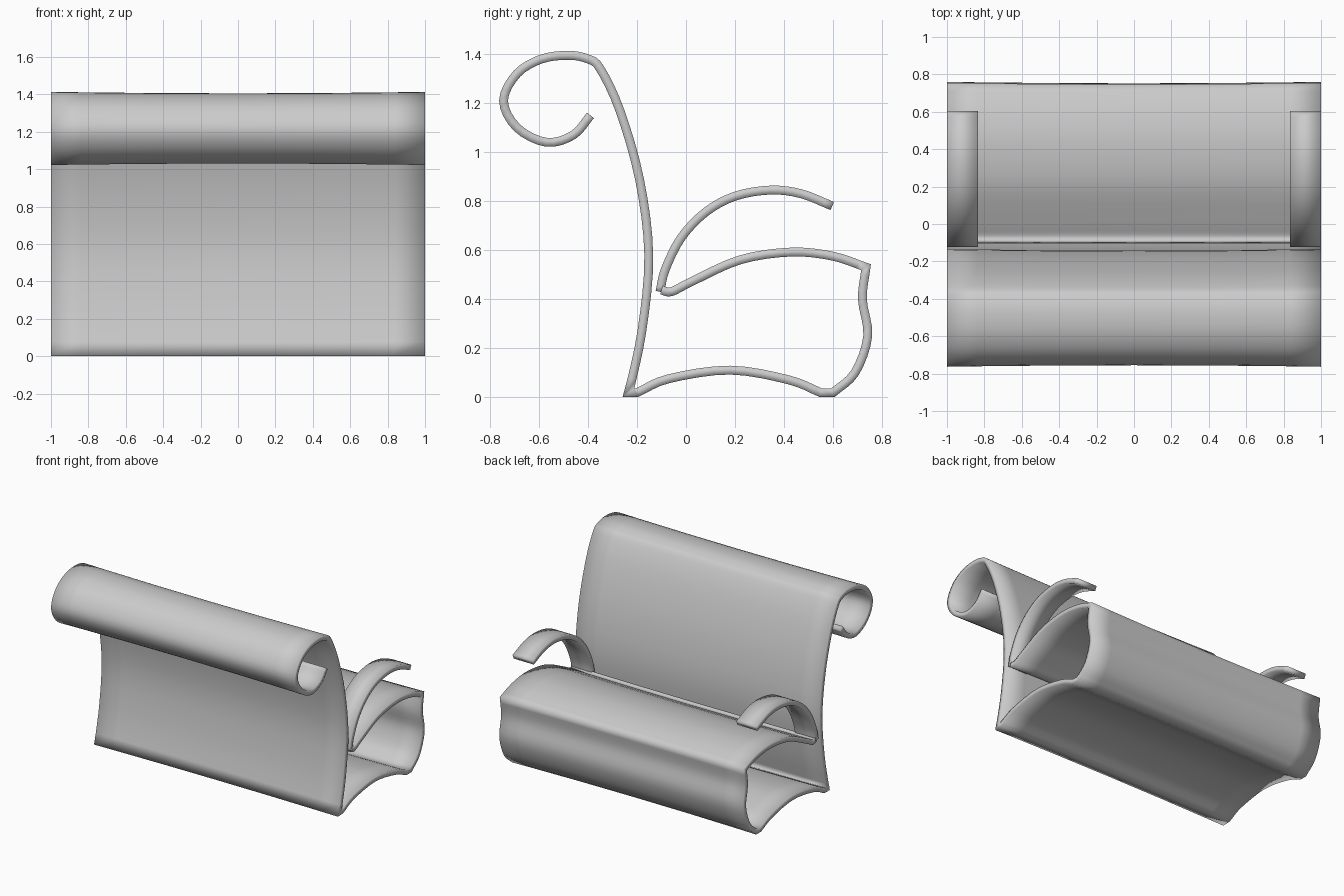
import bpy
import bmesh
from mathutils import Vector

cube = bpy.data.objects.get("Cube")
if cube:
    bpy.data.objects.remove(cube, do_unlink=True)

grey = bpy.data.materials.new("plain grey")
shade = (0.6, 0.6, 0.6, 1)
grey.diffuse_color = shade
grey.use_nodes = True
grey.node_tree.nodes["Principled BSDF"].inputs["Base Color"].default_value = shade


def smooth_path(points, steps=4):
    """Catmull-Rom curve through the side-on (y, z) points."""
    pts = [Vector(p) for p in points]
    pts = [2 * pts[0] - pts[1]] + pts + [2 * pts[-1] - pts[-2]]
    path = []
    for a, b, c, d in zip(pts, pts[1:], pts[2:], pts[3:]):
        for i in range(steps):
            t = i / steps
            path.append(b + (c - a) * t / 2
                        + (a - 2.5 * b + 2 * c - d / 2) * t ** 2
                        + (1.5 * (b - c) + (d - a) / 2) * t ** 3)
    return path + [pts[-2]]


def miter_normals(path):
    """Sideways direction at each path point, lengthened at corners."""
    def side(a, b):
        run = (b - a).normalized()
        return Vector((-run.y, run.x))
    sides = [side(a, b) for a, b in zip(path, path[1:])]
    normals = []
    for before, after in zip(sides[:1] + sides, sides + sides[-1:]):
        mid = (before + after).normalized()
        normals.append(mid / max(mid.dot(after), 0.4))
    return normals


def sheet(name, path, columns, half_thickness):
    """Sweep a side-on path across x as a closed sheet with thickness."""
    normals = miter_normals(path)
    bm = bmesh.new()
    rings = []
    for x in columns:
        half = half_thickness(x)
        loop = [p + n * half for p, n in zip(path, normals)]
        loop += [p - n * half for p, n in zip(path[::-1], normals[::-1])]
        rings.append([bm.verts.new((x, p.x, max(p.y, 0))) for p in loop])
    count = len(rings[0])
    for left, right in zip(rings, rings[1:]):
        for i in range(count):
            j = (i + 1) % count
            bm.faces.new((left[i], left[j], right[j], right[i]))
    # Close the two side rims
    for ring in (rings[0], rings[-1]):
        for i in range(len(path) - 1):
            bm.faces.new((ring[i], ring[i + 1], ring[-i - 2], ring[-i - 1]))
    bmesh.ops.recalc_face_normals(bm, faces=bm.faces)
    for face in bm.faces:
        face.smooth = True
    mesh = bpy.data.meshes.new(name)
    bm.to_mesh(mesh)
    bm.free()
    mesh.materials.append(grey)
    obj = bpy.data.objects.new(name, mesh)
    bpy.context.collection.objects.link(obj)
    return obj


# Rolled top and curved back, ending at the rear foot
back = smooth_path([
    (-.39, 1.15), (-.46, 1.07), (-.57, 1.04), (-.69, 1.1), (-.745, 1.21),
    (-.69, 1.32), (-.59, 1.38), (-.48, 1.395), (-.4, 1.38), (-.35, 1.34),
    (-.27, 1.17), (-.19, .89), (-.152, .58), (-.18, .27), (-.235, .01)])

# Arched underside, front foot and bulging front panel
underside = smooth_path([(-.2, .018), (-.07, .075), (.18, .11), (.42, .07), (.55, .018)])
front = smooth_path([(.6, .018), (.69, .1), (.742, .25), (.72, .4), (.735, .53)])

# Domed seat, curling up where it meets the arms
seat = smooth_path([(.735, .53), (.6, .575), (.43, .592), (.22, .56),
                    (.02, .47), (-.06, .43), (-.1, .437)])

# Arched armrest
arm = smooth_path([(-.106, .43), (-.085, .52), (-.02, .65), (.08, .755), (.2, .82),
                   (.345, .845), (.47, .83), (.597, .78)])

inner = .835
sheet("bench_shell", back + underside + front + seat[1:],
      (-1, -inner, -.45, 0, .45, inner, 1),
      lambda x: .01 + .008 * x * x)
sheet("left_arm", arm, (inner, 1), lambda x: .018)
sheet("right_arm", arm, (-1, -inner), lambda x: .018)
